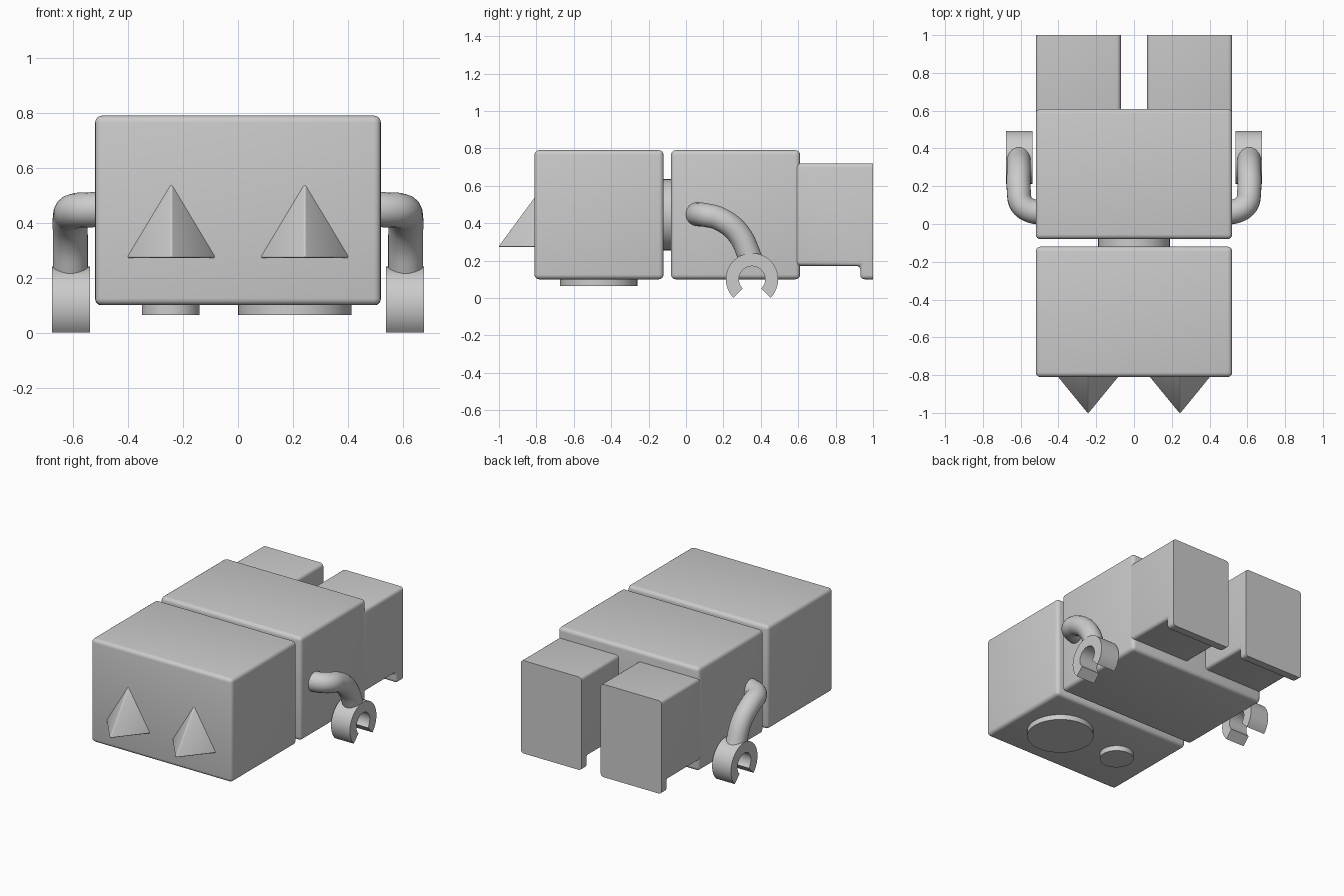
import bpy, bmesh, math
from mathutils import Matrix, Vector

cube = bpy.data.objects.get("Cube")
if cube:
    bpy.data.objects.remove(cube, do_unlink=True)

grey = bpy.data.materials.new("plain grey")
grey.use_nodes = True
colour = (0.6, 0.6, 0.6, 1)
grey.diffuse_color = colour
grey.node_tree.nodes["Principled BSDF"].inputs["Base Color"].default_value = colour


def finish(obj, angle=35):
    """Assign the colour and smooth the soft edges."""
    obj.data.materials.append(grey)
    bpy.ops.object.select_all(action='DESELECT')
    obj.select_set(True)
    bpy.context.view_layer.objects.active = obj
    bpy.ops.object.shade_smooth_by_angle(angle=math.radians(angle))
    return obj


def from_bmesh(name, bm):
    bmesh.ops.recalc_face_normals(bm, faces=bm.faces)
    mesh = bpy.data.meshes.new(name)
    bm.to_mesh(mesh)
    bm.free()
    obj = bpy.data.objects.new(name, mesh)
    bpy.context.collection.objects.link(obj)
    return finish(obj)


def soften(bm, width, keep=lambda e: True):
    edges = [e for e in bm.edges if keep(e)]
    bmesh.ops.bevel(bm, geom=edges, offset=width, segments=4, profile=0.5,
                    affect='EDGES', clamp_overlap=True)


def extrude_x(profile, x0, x1):
    """Extrude a (y, z) outline along x."""
    bm = bmesh.new()
    face = bm.faces.new([bm.verts.new((x0, y, z)) for y, z in profile])
    ext = bmesh.ops.extrude_face_region(bm, geom=[face])
    verts = [g for g in ext["geom"] if isinstance(g, bmesh.types.BMVert)]
    bmesh.ops.translate(bm, verts=verts, vec=(x1 - x0, 0, 0))
    return bm


def rounded_box(name, y0, y1):
    bm = extrude_x([(y0, 0.1), (y1, 0.1), (y1, 0.79), (y0, 0.79)], -0.52, 0.52)
    soften(bm, 0.025)
    return from_bmesh(name, bm)


def cylinder(name, radius, depth, centre, rotation=Matrix()):
    bm = bmesh.new()
    bmesh.ops.create_cone(bm, cap_ends=True, segments=48, radius1=radius,
                          radius2=radius, depth=depth,
                          matrix=Matrix.Translation(centre) @ rotation)
    return from_bmesh(name, bm)


# Head, neck and body
rounded_box("head", -0.81, -0.12)
rounded_box("body", -0.08, 0.61)
cylinder("neck", 0.19, 0.1, (0, -0.1, 0.445), Matrix.Rotation(math.pi / 2, 4, 'X'))

# Discs under the head
cylinder("large_disc", 0.207, 0.06, (0.207, -0.467, 0.095))
cylinder("small_disc", 0.105, 0.06, (-0.245, -0.46, 0.095))

for side, s in (("left", 1), ("right", -1)):
    # Three-sided pyramid eye
    bm = bmesh.new()
    x = s * 0.243
    a, b, tip, top = [bm.verts.new(p) for p in (
        (x - 0.17, -0.8, 0.272), (x + 0.17, -0.8, 0.272),
        (x, -1.008, 0.272), (x, -0.8, 0.555))]
    for tri in ((a, b, tip), (a, tip, top), (tip, b, top), (b, a, top)):
        bm.faces.new(tri)
    soften(bm, 0.008)
    from_bmesh(side + "_eye", bm)

    # Leg with a toe lip; the sole end stays sharp
    outline = [(0.58, 0.172), (0.932, 0.172), (0.932, 0.1),
               (1, 0.1), (1, 0.72), (0.58, 0.72)]
    bm = extrude_x(outline, s * 0.07, s * 0.52)
    soften(bm, 0.022, lambda e: not all(v.co.y > 0.99 for v in e.verts))
    from_bmesh(side + "_leg", bm)

    # Bent tube arm
    path = [(0.47, 0.06, 0.45), (0.54, 0.068, 0.447), (0.595, 0.105, 0.443),
            (0.61, 0.18, 0.423), (0.61, 0.28, 0.345), (0.61, 0.35, 0.2)]
    curve = bpy.data.curves.new(side + "_arm", 'CURVE')
    curve.dimensions = '3D'
    curve.bevel_depth = 0.064
    curve.bevel_resolution = 6
    curve.resolution_u = 6
    curve.use_fill_caps = True
    spline = curve.splines.new('BEZIER')
    spline.bezier_points.add(len(path) - 1)
    for point, (px, py, pz) in zip(spline.bezier_points, path):
        point.co = (s * px, py, pz)
        point.handle_left_type = point.handle_right_type = 'AUTO'
    arm = bpy.data.objects.new(side + "_arm", curve)
    bpy.context.collection.objects.link(arm)
    bpy.ops.object.select_all(action='DESELECT')
    arm.select_set(True)
    bpy.context.view_layer.objects.active = arm
    bpy.ops.object.convert(target='MESH')
    finish(bpy.context.view_layer.objects.active, 50)

    # C-shaped gripping hand, open at the bottom
    steps = 36
    angles = [math.radians(-45 + 270 * i / steps) for i in range(steps + 1)]
    bm = bmesh.new()
    rings = []
    for t in angles:
        rings.append([bm.verts.new((s * hx, 0.353 + r * math.cos(t),
                                    0.1 + r * math.sin(t)))
                      for hx, r in ((0.538, 0.07), (0.538, 0.14),
                                    (0.677, 0.14), (0.677, 0.07))])
    for r0, r1 in zip(rings, rings[1:]):
        for i in range(4):
            j = (i + 1) % 4
            bm.faces.new((r0[i], r0[j], r1[j], r1[i]))
    bm.faces.new(rings[0])
    bm.faces.new(rings[-1])
    from_bmesh(side + "_hand", bm)
